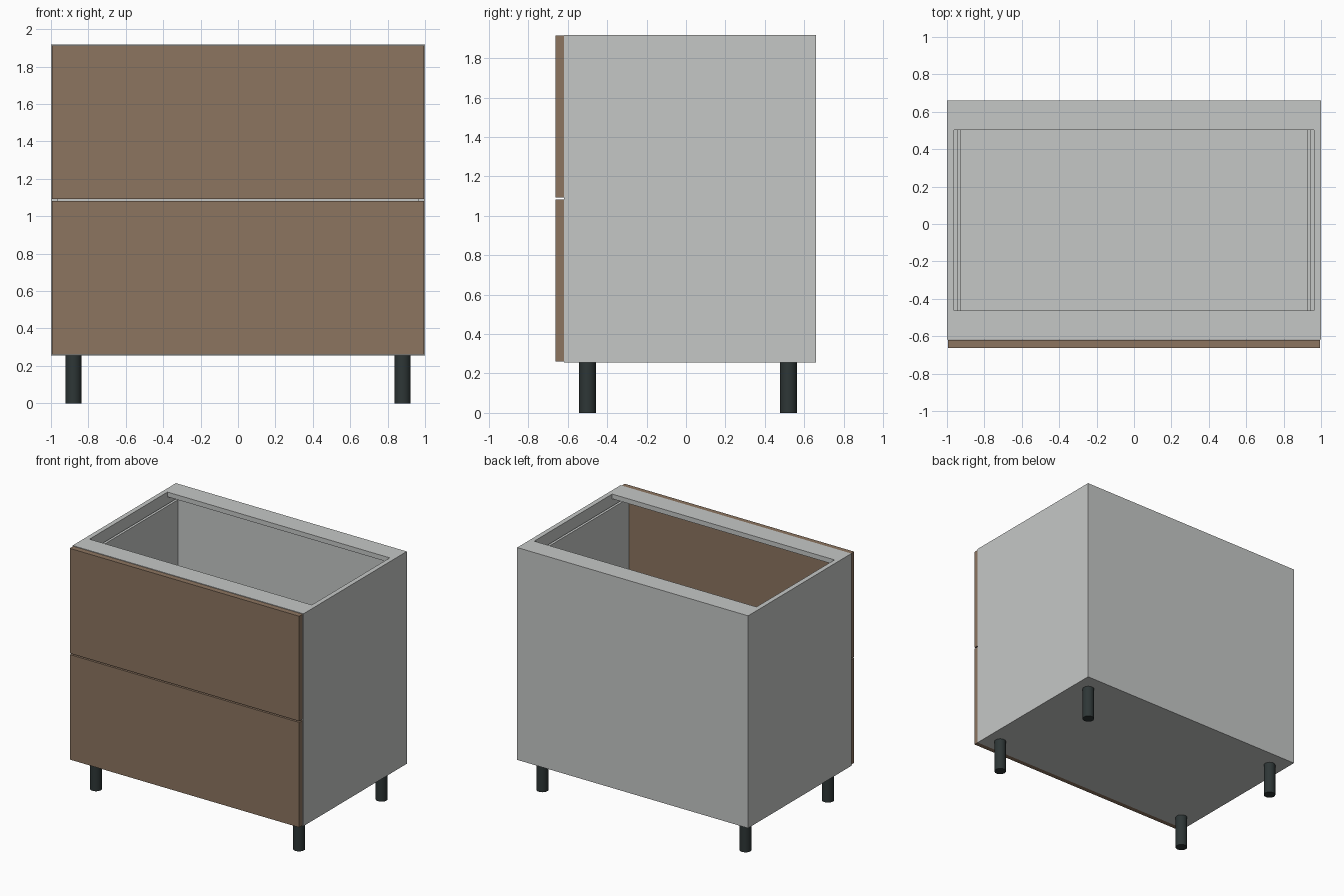
import bpy

if "Cube" in bpy.data.objects:
    bpy.data.objects.remove(bpy.data.objects["Cube"])


def material(name, rgb):
    m = bpy.data.materials.new(name)
    m.diffuse_color = (*rgb, 1.0)
    m.use_nodes = True
    m.node_tree.nodes["Principled BSDF"].inputs["Base Color"].default_value = m.diffuse_color
    return m


GREY = material("light grey board", (0.56, 0.575, 0.565))
BROWN = material("brown front", (0.265, 0.178, 0.118))
DARK = material("dark leg", (0.027, 0.037, 0.037))


def box(name, x, y, z, mat):
    """Box from (min, max) ranges on each axis."""
    bpy.ops.mesh.primitive_cube_add(size=1, location=[(a + b) / 2 for a, b in (x, y, z)])
    ob = bpy.context.object
    ob.name = name
    ob.scale = [b - a for a, b in (x, y, z)]
    bpy.ops.object.transform_apply(location=False, rotation=False, scale=True)
    ob.data.materials.append(mat)
    return ob


T = 0.037                      # board thickness
X = 1.0 - T                    # inner face of the sides
Y0, Y1 = -0.618, 0.66          # carcass depth
Z0, Z1 = 0.255, 1.918          # carcass height

# Carcass
for side, a, b in (("left", -1.0, -X), ("right", X, 1.0)):
    box(side + "_side_panel", (a, b), (Y0, Y1), (Z0, Z1), GREY)
box("bottom_panel", (-X, X), (Y0, Y1 - T), (Z0, Z0 + T), GREY)
box("back_panel", (-X, X), (Y1 - T, Y1), (Z0, Z1 - T), GREY)
box("front_top_rail", (-X, X), (Y0, -0.462), (Z1 - T, Z1), GREY)
box("back_top_rail", (-X, X), (0.503, Y1), (Z1 - T, Z1), GREY)

# Drawers: brown front with an open grey box behind
XO, XI = 0.945, 0.925          # drawer side outer and inner faces
BACK = 0.6
for label, lo, hi in (("lower", 0.26, 1.082), ("upper", 1.092, 1.914)):
    box(label + "_drawer_front", (-0.994, 0.994), (-0.662, Y0 - 0.001), (lo, hi), BROWN)
    b0, b1 = lo + 0.06, hi - 0.075
    box(label + "_drawer_left_side", (-XO, -XI), (Y0, BACK), (b0, b1), GREY)
    box(label + "_drawer_right_side", (XI, XO), (Y0, BACK), (b0, b1), GREY)
    box(label + "_drawer_back", (-XI, XI), (BACK - 0.02, BACK), (b0, b1), GREY)
    box(label + "_drawer_bottom", (-XI, XI), (Y0, BACK - 0.02), (b0, b0 + 0.02), GREY)

# Round legs
for end, y in (("front", -0.5), ("back", 0.52)):
    for side, x in (("left", -0.88), ("right", 0.88)):
        bpy.ops.mesh.primitive_cylinder_add(vertices=32, radius=0.043, depth=Z0,
                                            location=(x, y, Z0 / 2))
        leg = bpy.context.object
        leg.name = f"{end}_{side}_leg"
        leg.data.materials.append(DARK)
        bpy.ops.object.shade_smooth_by_angle()
